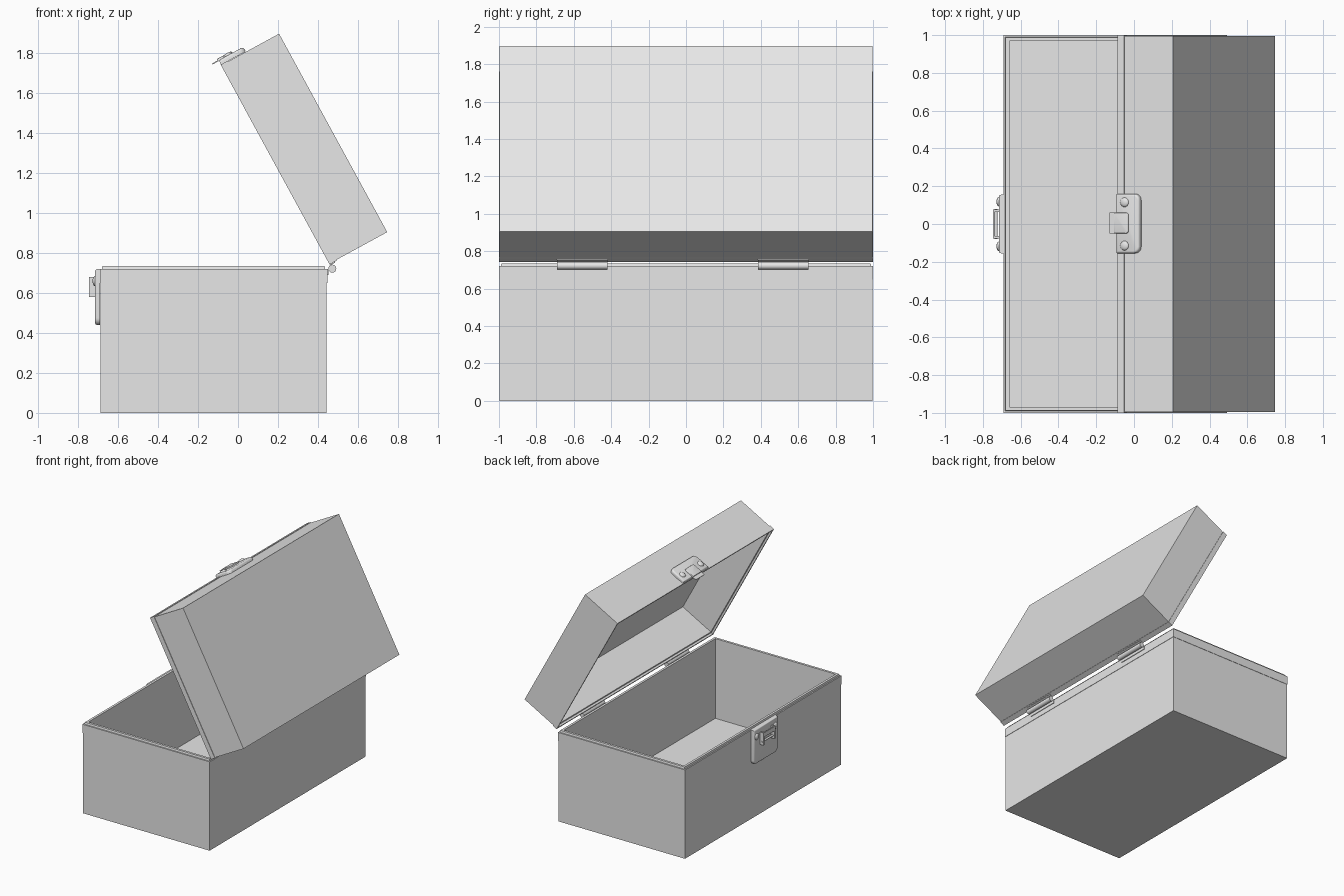
import bpy, bmesh, math
from mathutils import Matrix, Vector

if "Cube" in bpy.data.objects:
    bpy.data.objects.remove(bpy.data.objects["Cube"])

metal = bpy.data.materials.new("plain_grey")
metal.diffuse_color = (0.8, 0.8, 0.8, 1)
metal.use_nodes = True
metal.node_tree.nodes["Principled BSDF"].inputs["Base Color"].default_value = metal.diffuse_color

X0, X1, Y = -0.692, 0.447, 1.0
PIN = Vector((0.472, 0, 0.722))
OPEN = (Matrix.Translation(PIN) @ Matrix.Rotation(math.radians(61.4), 4, 'Y')
        @ Matrix.Translation(-PIN))


def finish(name, bm, opened=False, smooth=False):
    bmesh.ops.recalc_face_normals(bm, faces=bm.faces)
    if opened:
        bm.transform(OPEN)
    me = bpy.data.meshes.new(name)
    bm.to_mesh(me)
    bm.free()
    me.materials.append(metal)
    ob = bpy.data.objects.new(name, me)
    bpy.context.collection.objects.link(ob)
    if smooth:
        bpy.ops.object.select_all(action='DESELECT')
        ob.select_set(True)
        bpy.context.view_layer.objects.active = ob
        bpy.ops.object.shade_smooth_by_angle(angle=math.radians(35))
    return ob


def shell(name, profile, opened=False):
    """Rectangular tray lofted through (inset, height) rings."""
    bm = bmesh.new()
    rings = []
    for d, z in profile:
        rings.append([bm.verts.new(p) for p in (
            (X0 + d, -Y + d, z), (X1 - d, -Y + d, z),
            (X1 - d, Y - d, z), (X0 + d, Y - d, z))])
    for a, b in zip(rings, rings[1:]):
        for i in range(4):
            j = (i + 1) % 4
            bm.faces.new((a[i], a[j], b[j], b[i]))
    bm.faces.new(rings[0])
    bm.faces.new(rings[-1])
    return finish(name, bm, opened)


def plate(name, x, y, z, opened=False, round_side=0, radius=0.035, soft=0.012):
    """Block from ranges; round_side -1/1 rounds the bottom/top corners."""
    bm = bmesh.new()
    bmesh.ops.create_cube(bm, size=1)
    for v in bm.verts:
        v.co = Vector([r[0] if c < 0 else r[1] for c, r in zip(v.co, (x, y, z))])
    if round_side:
        zc = z[0] if round_side < 0 else z[1]
        es = [e for e in bm.edges if all(abs(v.co.z - zc) < 1e-5 for v in e.verts)
              and abs(e.verts[0].co.y - e.verts[1].co.y) < 1e-5]
        bmesh.ops.bevel(bm, geom=es, offset=radius, segments=6, profile=0.5, affect='EDGES')
        es = [e for e in bm.edges if all(abs(v.co.x - x[0]) < 1e-5 for v in e.verts)]
        bmesh.ops.bevel(bm, geom=es, offset=soft, segments=3, profile=0.5, affect='EDGES')
    return finish(name, bm, opened, bool(round_side))


def rod(name, x, z, y0, y1, r, opened=False):
    bm = bmesh.new()
    m = Matrix.Translation((x, (y0 + y1) / 2, z)) @ Matrix.Rotation(math.pi / 2, 4, 'X')
    bmesh.ops.create_cone(bm, cap_ends=True, segments=20, radius1=r, radius2=r,
                          depth=y1 - y0, matrix=m)
    return finish(name, bm, opened, True)


def rivet(name, x, y, z, opened=False):
    bm = bmesh.new()
    m = Matrix.Translation((x, y, z)) @ Matrix.Diagonal((0.012, 0.025, 0.025, 1))
    bmesh.ops.create_uvsphere(bm, u_segments=16, v_segments=10, radius=1, matrix=m)
    return finish(name, bm, opened, True)


# box body with rim band, raised lip and hollow inside
shell("box_body", [(0.003, 0), (0.003, 0.65), (0, 0.65), (0, 0.72), (0.01, 0.72),
                   (0.013, 0.735), (0.032, 0.735), (0.032, 0.09)])
# lid, modelled closed and swung open about the hinge pin
shell("lid", [(0.004, 1.051), (0.004, 0.76), (0, 0.76), (0, 0.72), (0.012, 0.72),
              (0.012, 0.735), (0.03, 0.735), (0.03, 1.02)], True)

# hinges: knuckle plus a leaf on the box and on the lid
for i, (a, b) in enumerate(((-0.69, -0.42), (0.385, 0.655))):
    rod(f"hinge_knuckle_{i}", PIN.x, PIN.z, a, b, 0.02)
    plate(f"hinge_leaf_box_{i}", (0.444, 0.452), (a, b), (0.69, 0.72))
    plate(f"hinge_web_{i}", (0.444, 0.472), (a, b), (0.715, 0.721))
    plate(f"hinge_leaf_lid_{i}", (0.444, 0.452), (a, b), (0.722, 0.75), True)

# latch plate on the box front, with a catch and rivets
plate("latch_plate", (-0.716, -0.69), (-0.155, 0.155), (0.44, 0.72), round_side=-1)
for s in (-1, 1):
    plate(f"catch_ear_{s}", (-0.747, -0.714), (s * 0.07 - 0.006, s * 0.07 + 0.006), (0.58, 0.68))
    rivet(f"latch_rivet_{s}", -0.716, s * 0.118, 0.66)
    rivet(f"hasp_rivet_{s}", -0.716, s * 0.115, 0.775, True)
plate("catch_bar", (-0.747, -0.739), (-0.07, 0.07), (0.645, 0.68))
rod("catch_pin", -0.73, 0.605, -0.08, 0.08, 0.008)

# hasp plate on the lid front with hanging tongue
plate("hasp_plate", (-0.716, -0.69), (-0.155, 0.16), (0.722, 0.862), True, 1)
plate("hasp_tongue", (-0.726, -0.712), (-0.05, 0.06), (0.715, 0.80), True, 1, 0.015, 0.005)
plate("hasp_tab", (-0.718, -0.712), (-0.05, 0.06), (0.685, 0.722), True)
